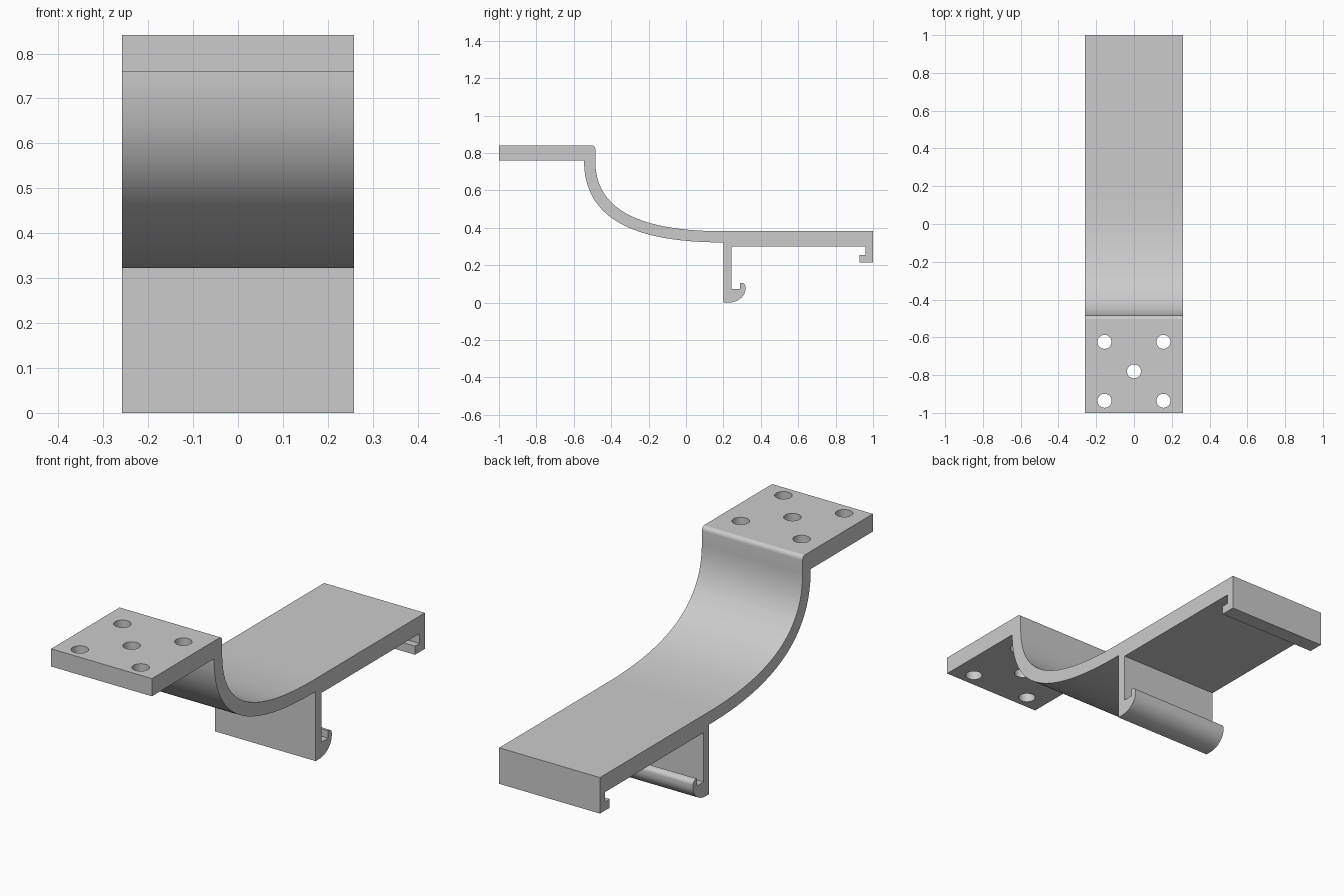
import bpy, bmesh
from math import sin, cos, radians

cube = bpy.data.objects.get("Cube")
if cube:
    bpy.data.objects.remove(cube, do_unlink=True)

HALF_WIDTH = 0.2585

grey = bpy.data.materials.new("light grey")
grey.use_nodes = True
colour = (0.6, 0.6, 0.6, 1)
grey.diffuse_color = colour
grey.node_tree.nodes["Principled BSDF"].inputs["Base Color"].default_value = colour


def arc(cy, cz, ry, rz, start, end, steps):
    """Elliptical arc in the side plane, angles in degrees."""
    angles = [radians(start + (end - start) * i / steps) for i in range(steps + 1)]
    return [(cy + ry * cos(a), cz + rz * sin(a)) for a in angles]


def sweep(y0, z0, y1, z1, steps=48):
    """Curve that leaves vertically, turns tightly, then levels out slowly."""
    handle_z = z0 + 0.75 * (z1 - z0)
    handle_y = y1 + 0.6 * (y0 - y1)
    points = []
    for i in range(steps + 1):
        t = i / steps
        s = 1 - t
        a, b, c, d = s**3, 3 * s * s * t, 3 * s * t * t, t**3
        points.append((a * y0 + b * y0 + c * handle_y + d * y1,
                       a * z0 + b * handle_z + c * z1 + d * z1))
    return points


# Side profile: raised plate, swept neck, lower plate, end lip and hook
profile = [(-1, 0.759), (-1, 0.841)]
profile += arc(-0.503, 0.821, 0.018, 0.02, 90, 0, 8)        # rounded shoulder
profile += sweep(-0.485, 0.759, 0.2, 0.382)                 # upper sweep
profile += [(1, 0.382), (1, 0.215), (0.928, 0.215), (0.928, 0.255),
            (0.961, 0.255), (0.961, 0.3), (0.242, 0.3)]     # end lip
profile += [(0.242, 0.072), (0.29, 0.072), (0.29, 0.106)]   # hook slot
profile += arc(0.297, 0.086, 0.021, 0.02, 80, 0, 8)         # hook tip
profile += arc(0.225, 0.075, 0.093, 0.075, 0, -90, 16)      # hook underside
profile += [(0.2, 0)]
profile += reversed(sweep(-0.545, 0.759, 0.2, 0.322))       # lower sweep

# Extrude the profile across the width
bm = bmesh.new()
face = bm.faces.new([bm.verts.new((-HALF_WIDTH, y, z)) for y, z in profile])
side = bmesh.ops.extrude_face_region(bm, geom=[face])["geom"]
bmesh.ops.translate(bm, vec=(2 * HALF_WIDTH, 0, 0),
                    verts=[v for v in side if isinstance(v, bmesh.types.BMVert)])
bmesh.ops.remove_doubles(bm, verts=bm.verts, dist=1e-5)
bmesh.ops.recalc_face_normals(bm, faces=bm.faces)
mesh = bpy.data.meshes.new("bracket")
bm.to_mesh(mesh)
bm.free()
mesh.materials.append(grey)
bracket = bpy.data.objects.new("bracket", mesh)
bpy.context.collection.objects.link(bracket)

# Five screw holes through the raised plate
bpy.ops.object.select_all(action='DESELECT')
holes = [(0, -0.78)] + [(x, y) for x in (-0.156, 0.156) for y in (-0.936, -0.624)]
for x, y in holes:
    bpy.ops.mesh.primitive_cylinder_add(vertices=40, radius=0.037, depth=0.3,
                                        location=(x, y, 0.8))
    cutter = bpy.context.object
    cutter.name = "hole_cutter"
    cutter.hide_render = True
    cutter.data.materials.append(grey)
    bpy.context.view_layer.objects.active = bracket
    cut = bracket.modifiers.new("hole", 'BOOLEAN')
    cut.operation = 'DIFFERENCE'
    cut.solver = 'EXACT'
    cut.object = cutter
    bpy.ops.object.modifier_apply(modifier=cut.name)
    bpy.data.objects.remove(cutter, do_unlink=True)

# Smooth the sweeps and holes, keep corners crisp and level plates flat
bpy.ops.object.select_all(action='DESELECT')
bracket.select_set(True)
bpy.context.view_layer.objects.active = bracket
bpy.ops.object.shade_smooth_by_angle(angle=radians(25))
for poly in bracket.data.polygons:
    if abs(poly.normal.z) > 0.99999:
        poly.use_smooth = False
